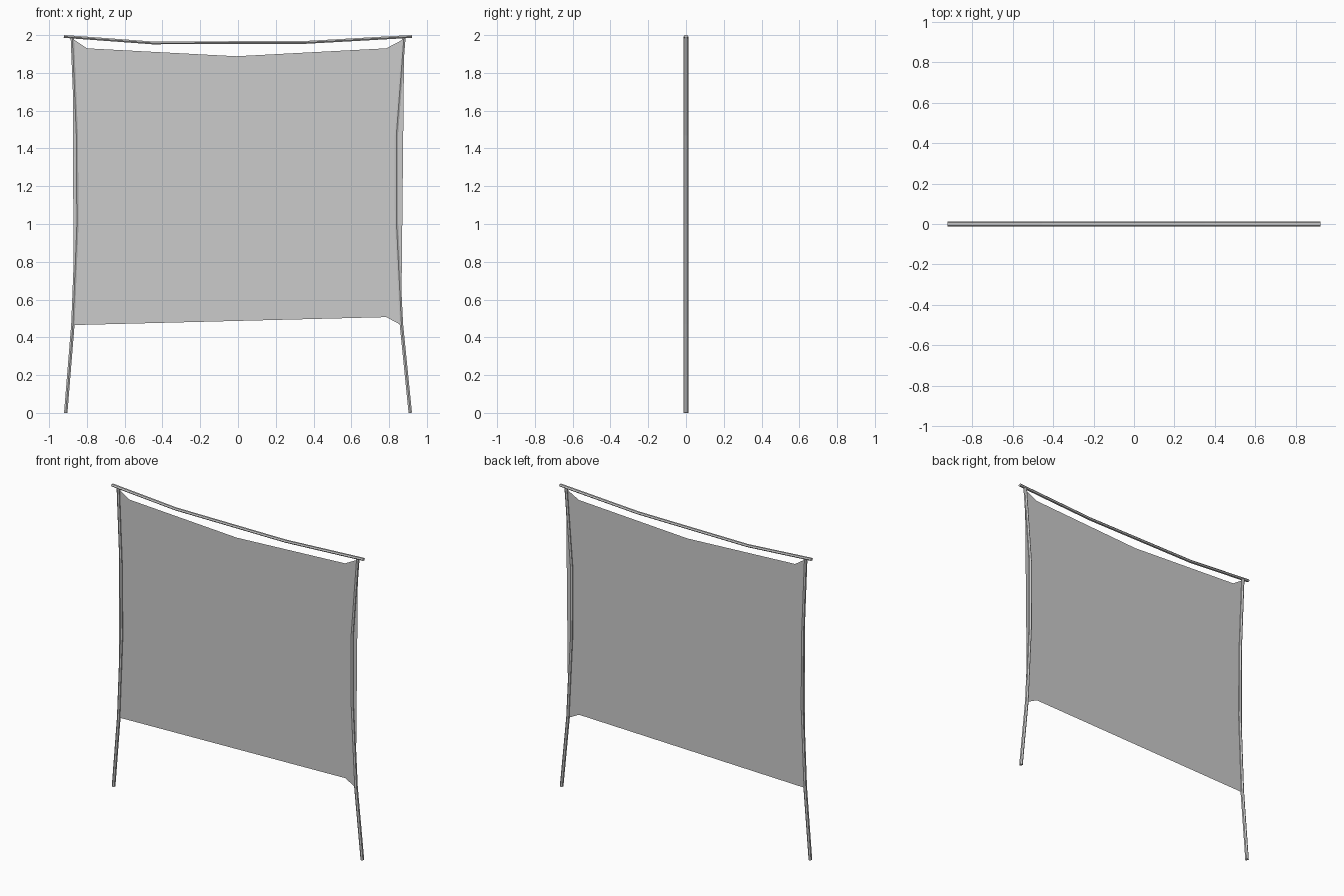
import bpy, bmesh, math
from mathutils import Vector

if "Cube" in bpy.data.objects:
    bpy.data.objects.remove(bpy.data.objects["Cube"])


def make_object(name, bm):
    mesh = bpy.data.meshes.new(name)
    bm.to_mesh(mesh)
    bm.free()
    obj = bpy.data.objects.new(name, mesh)
    bpy.context.collection.objects.link(obj)
    return obj


# Hexagonal rod swept along a bent path in the xz plane
def rod(name, path, half_width, half_depth=0.0125, sides=6):
    bm = bmesh.new()
    pts = [Vector((x, 0, z)) for x, z in path]
    rings = []
    for i, p in enumerate(pts):
        t = (pts[min(i + 1, len(pts) - 1)] - pts[max(i - 1, 0)]).normalized()
        side = Vector((t.z, 0, -t.x))
        ring = []
        for k in range(sides):
            a = 2 * math.pi * k / sides
            offset = side * (half_width / math.sin(math.pi / 3) * math.sin(a))
            ring.append(bm.verts.new(p + offset + Vector((0, half_depth * math.cos(a), 0))))
        rings.append(ring)
    for a, b in zip(rings, rings[1:]):
        for k in range(sides):
            n = (k + 1) % sides
            bm.faces.new((a[k], a[n], b[n], b[k]))
    bm.faces.new(rings[0])
    bm.faces.new(rings[-1])
    bmesh.ops.recalc_face_normals(bm, faces=bm.faces[:])
    return make_object(name, bm)


# Bent upright poles and sagging top pole
rod("left_pole", [(-0.912, 0), (-0.874, 0.47), (-0.853, 1.0), (-0.856, 1.47), (-0.877, 1.985)], 0.009)
rod("right_pole", [(0.912, 0), (0.865, 0.47), (0.839, 1.0), (0.838, 1.47), (0.878, 1.985)], 0.009)
rod("top_pole", [(-0.922, 1.993), (-0.455, 1.959), (0.35, 1.961), (0.922, 1.993)], 0.0075)

# Stretched hide panel with pulled corners
outline = [
    (-0.875, 1.98), (-0.835, 1.895), (-0.81, 1.22), (-0.835, 0.55),
    (-0.87, 0.465), (-0.80, 0.507), (0.785, 0.507), (0.864, 0.465),
    (0.806, 0.555), (0.798, 1.22), (0.806, 1.895), (0.88, 1.98),
    (0.785, 1.93), (-0.01, 1.888), (-0.80, 1.93),
]
bm = bmesh.new()
bm.faces.new([bm.verts.new((x, 0, z)) for x, z in outline])
bmesh.ops.triangulate(bm, faces=bm.faces[:])
make_object("stretched_panel", bm)
